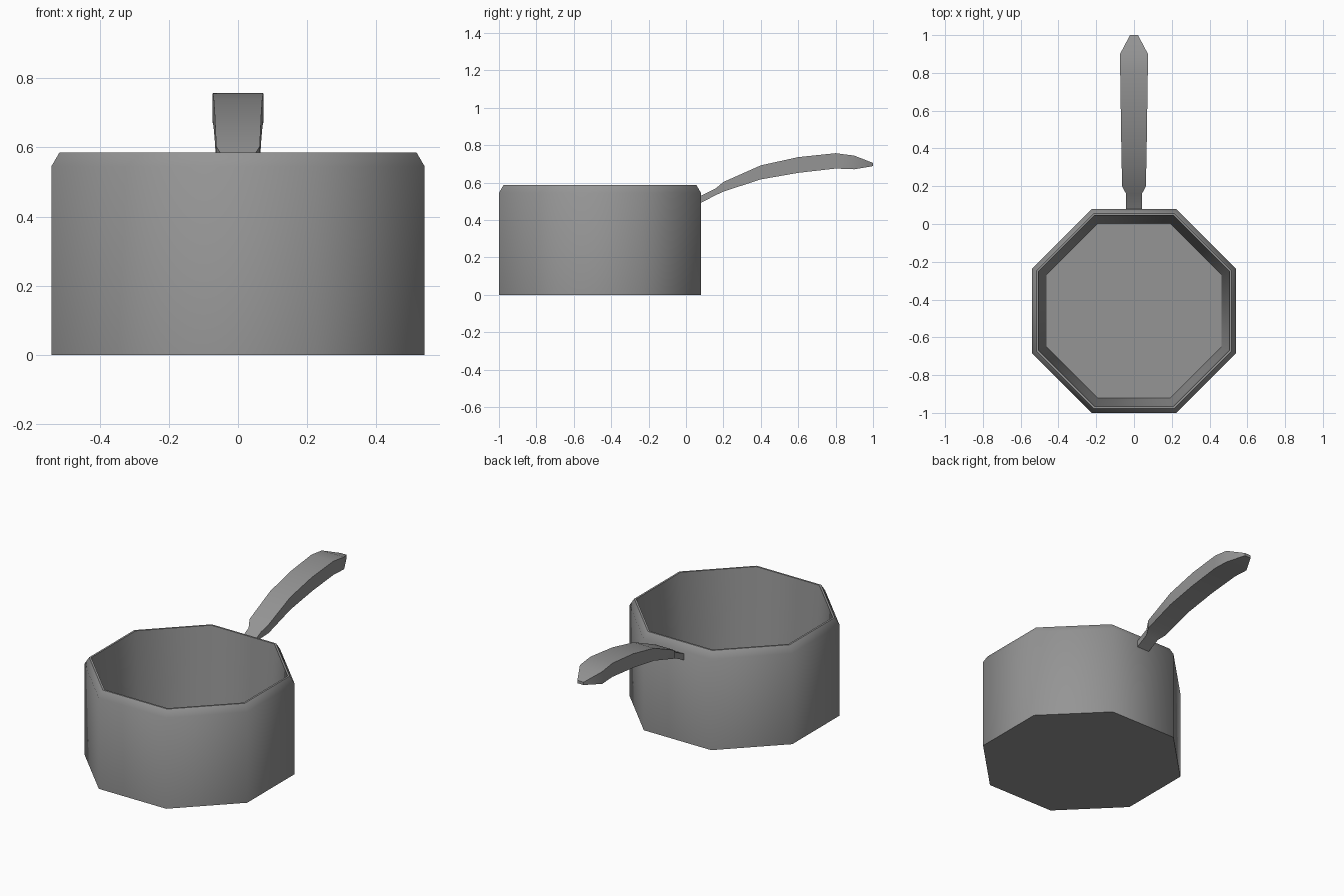
import bpy, bmesh, math

cube = bpy.data.objects.get("Cube")
if cube:
    bpy.data.objects.remove(cube, do_unlink=True)

metal = bpy.data.materials.new("grey metal")
metal.use_nodes = True
GREY = (0.3, 0.3, 0.3, 1)
metal.diffuse_color = GREY
metal.node_tree.nodes["Principled BSDF"].inputs["Base Color"].default_value = GREY


def loft(name, rings):
    """Skin a list of equal-sized point rings and cap both ends."""
    bm = bmesh.new()
    loops = [[bm.verts.new(p) for p in ring] for ring in rings]
    n = len(loops[0])
    for a, b in zip(loops, loops[1:]):
        for i in range(n):
            j = (i + 1) % n
            bm.faces.new((a[i], a[j], b[j], b[i]))
    bm.faces.new(loops[0][::-1])
    bm.faces.new(loops[-1])
    bmesh.ops.recalc_face_normals(bm, faces=bm.faces)
    mesh = bpy.data.meshes.new(name)
    bm.to_mesh(mesh)
    bm.free()
    obj = bpy.data.objects.new(name, mesh)
    bpy.context.collection.objects.link(obj)
    mesh.materials.append(metal)
    bpy.ops.object.select_all(action='DESELECT')
    obj.select_set(True)
    bpy.context.view_layer.objects.active = obj
    bpy.ops.object.shade_smooth_by_angle(angle=math.radians(50))
    return obj


def octagon(apothem, z):
    r = apothem / math.cos(math.pi / 8)
    angles = [math.pi / 8 + i * math.pi / 4 for i in range(8)]
    return [(r * math.cos(a), r * math.sin(a) - 0.46, z) for a in angles]


# Pot: outer wall, chamfered rim, inner wall and floor (apothem, height)
pot_profile = [(0.54, 0), (0.54, 0.545), (0.516, 0.586), (0.505, 0.586), (0.462, 0.05)]
loft("pot", [octagon(a, z) for a, z in pot_profile])

# Handle: arched bar with a pinched neck and tapered tip (y, bottom, top, half width)
sections = [
    (0.07, 0.487, 0.525, 0.042), (0.16, 0.533, 0.570, 0.042),
    (0.20, 0.552, 0.603, 0.063), (0.40, 0.617, 0.692, 0.067),
    (0.60, 0.652, 0.736, 0.070), (0.80, 0.675, 0.757, 0.073),
    (0.90, 0.671, 0.744, 0.074), (1.00, 0.688, 0.705, 0.021),
]
loft("handle", [[(-w, y, lo), (w, y, lo), (w, y, hi), (-w, y, hi)]
                for y, lo, hi, w in sections])
